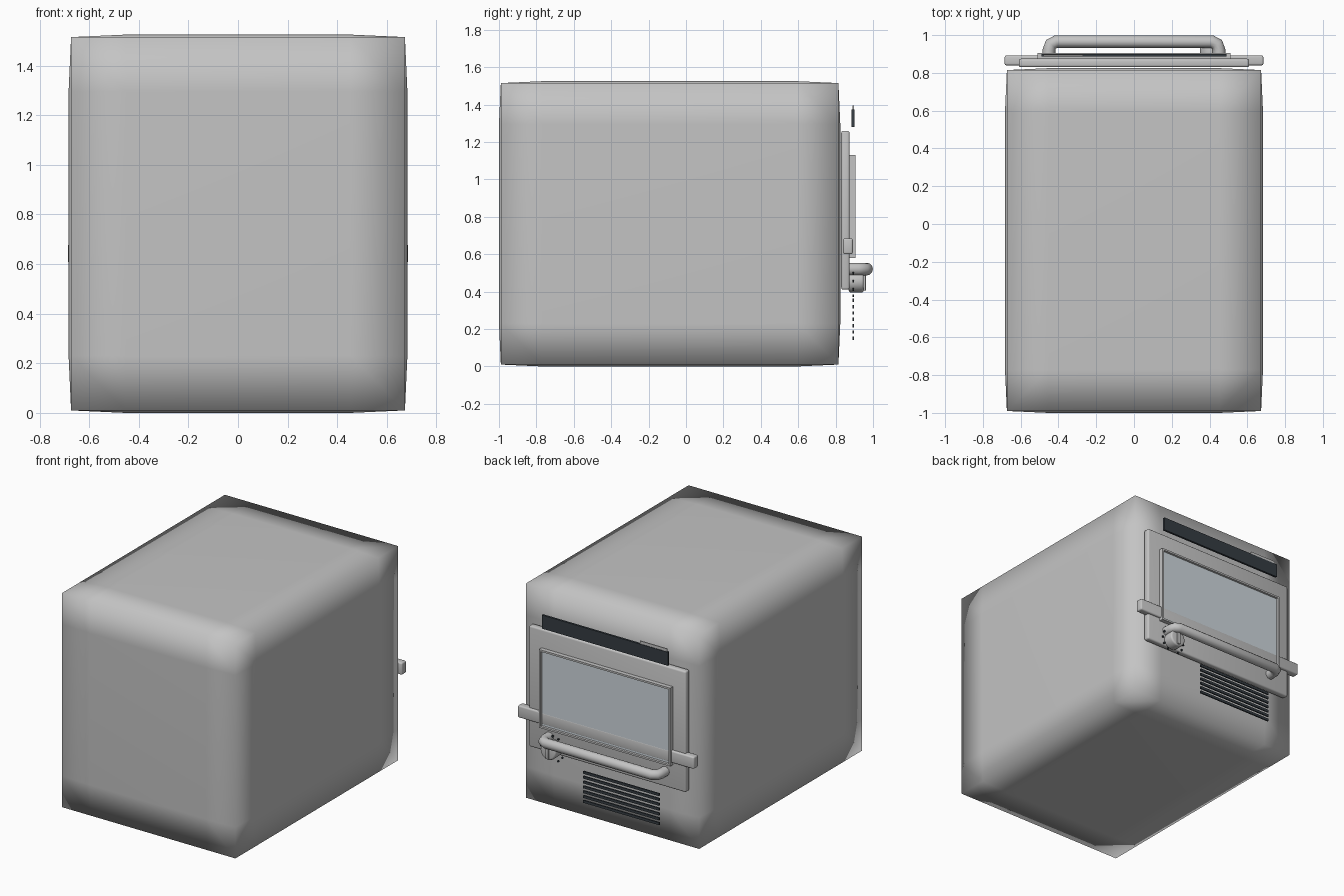
import bpy, bmesh, math
from mathutils import Vector, Matrix

if "Cube" in bpy.data.objects:
    bpy.data.objects.remove(bpy.data.objects["Cube"])


def material(name, rgb):
    m = bpy.data.materials.new(name)
    m.use_nodes = True
    m.diffuse_color = (*rgb, 1)
    m.node_tree.nodes["Principled BSDF"].inputs["Base Color"].default_value = (*rgb, 1)
    return m


GREY = material("enamel grey", (0.55, 0.55, 0.55))
GLASS = material("pale glass", (0.62, 0.68, 0.72))
DARK = material("dark trim", (0.035, 0.045, 0.055))


def finish(name, bm, *mats):
    bmesh.ops.recalc_face_normals(bm, faces=bm.faces)
    me = bpy.data.meshes.new(name)
    bm.to_mesh(me)
    bm.free()
    ob = bpy.data.objects.new(name, me)
    bpy.context.collection.objects.link(ob)
    for m in mats:
        me.materials.append(m)
    return ob


def smooth(ob, angle=math.radians(40)):
    bpy.ops.object.select_all(action="DESELECT")
    ob.select_set(True)
    bpy.context.view_layer.objects.active = ob
    bpy.ops.object.shade_smooth_by_angle(angle=angle)


def box_mesh(lo, hi):
    lo, hi = Vector(lo), Vector(hi)
    bm = bmesh.new()
    bmesh.ops.create_cube(bm, size=1)
    for v in bm.verts:
        v.co = (lo + hi) / 2 + v.co * (hi - lo)
    return bm


def box(name, lo, hi, mat, bevel=0):
    bm = box_mesh(lo, hi)
    if bevel:
        bmesh.ops.bevel(bm, geom=bm.edges[:], offset=bevel, segments=3,
                        profile=0.5, affect="EDGES")
    ob = finish(name, bm, mat)
    if bevel:
        smooth(ob)
    return ob


# Body: box with support loops, edges pulled in slightly, fully smooth shaded
lo, hi = Vector((-0.683, -1, 0)), Vector((0.683, 0.825, 1.525))
bm = box_mesh(lo, hi)
for axis in range(3):
    normal = Vector([float(i == axis) for i in range(3)])
    for co in (lo + Vector((0.23,) * 3), hi - Vector((0.23,) * 3)):
        bmesh.ops.bisect_plane(bm, geom=bm.verts[:] + bm.edges[:] + bm.faces[:],
                               plane_co=co, plane_no=normal)
for v in bm.verts:
    ends = [(i, 1 if abs(v.co[i] - lo[i]) < 1e-4 else -1) for i in range(3)
            if min(abs(v.co[i] - lo[i]), abs(v.co[i] - hi[i])) < 1e-4]
    if len(ends) > 1:
        for i, inward in ends:
            v.co[i] += inward * 0.01
body = finish("body", bm, GREY)
smooth(body, math.pi)

# Door and the bar across it
box("door", (-0.61, 0.83, 0.41), (0.61, 0.875, 1.26), GREY, 0.012)
box("cross_bar", (-0.685, 0.84, 0.6), (0.685, 0.892, 0.685), GREY, 0.01)

# Window: a framed box with a recessed pane
bm = box_mesh((-0.51, 0.87, 0.58), (0.51, 0.905, 1.13))
bm.normal_update()
pane = max(bm.faces, key=lambda f: f.normal.y)
bmesh.ops.inset_region(bm, faces=[pane], thickness=0.018)
bmesh.ops.inset_region(bm, faces=[pane], thickness=0.002, depth=-0.014)
pane.material_index = 1
finish("window", bm, GREY, GLASS)

# Dark strip above the door with its small tab
box("top_strip", (-0.49, 0.886, 1.28), (0.49, 0.901, 1.375), DARK)
box("strip_tab", (-0.48, 0.89, 1.37), (-0.27, 0.897, 1.395), GREY)

# Lower vent slats
for i in range(7):
    z = 0.15 + i * 0.034
    box(f"vent_slat_{i + 1}", (-0.42, 0.89, z - 0.009), (0.17, 0.899, z + 0.009), DARK)

# Handle: round bar with bent ends
curve = bpy.data.curves.new("handle", "CURVE")
curve.dimensions = "3D"
curve.bevel_depth = 0.034
curve.bevel_resolution = 4
curve.use_fill_caps = True
half = [(0.45, 0.85), (0.45, 0.92), (0.44, 0.952), (0.41, 0.966)]
path = half + [(-x, y) for x, y in reversed(half)]
spline = curve.splines.new("POLY")
spline.points.add(len(path) - 1)
for p, (x, y) in zip(spline.points, path):
    p.co = (x, y, 0.52, 1)
spline.use_smooth = True
curve.materials.append(GREY)
bpy.context.collection.objects.link(bpy.data.objects.new("handle", curve))

# Knob with a ring of small marks
KNOB = Vector((0.41, 0, 0.455))


def disc(name, centre, radius, y0, y1, mat, bevel=0, sides=32):
    bm = bmesh.new()
    bmesh.ops.create_cone(bm, cap_ends=True, segments=sides, radius1=radius,
                          radius2=radius, depth=y1 - y0,
                          matrix=Matrix.Translation((centre.x, (y0 + y1) / 2, centre.z))
                          @ Matrix.Rotation(math.pi / 2, 4, "X"))
    if bevel:
        rims = [e for e in bm.edges if abs(e.verts[0].co.y - e.verts[1].co.y) < 1e-5]
        bmesh.ops.bevel(bm, geom=rims, offset=bevel, segments=3, profile=0.5, affect="EDGES")
    smooth(finish(name, bm, mat))


disc("knob", KNOB, 0.06, 0.87, 0.95, GREY, 0.012)
box("knob_grip", KNOB + Vector((-0.012, 0.94, -0.05)),
    KNOB + Vector((0.012, 0.962, 0.05)), GREY, 0.005)
for i in range(11):
    a = math.radians(-60 + i * 30)
    mark = KNOB + Vector((math.cos(a), 0, math.sin(a))) * 0.088
    disc(f"knob_mark_{i + 1}", mark, 0.007, 0.89, 0.899, DARK, sides=8)
